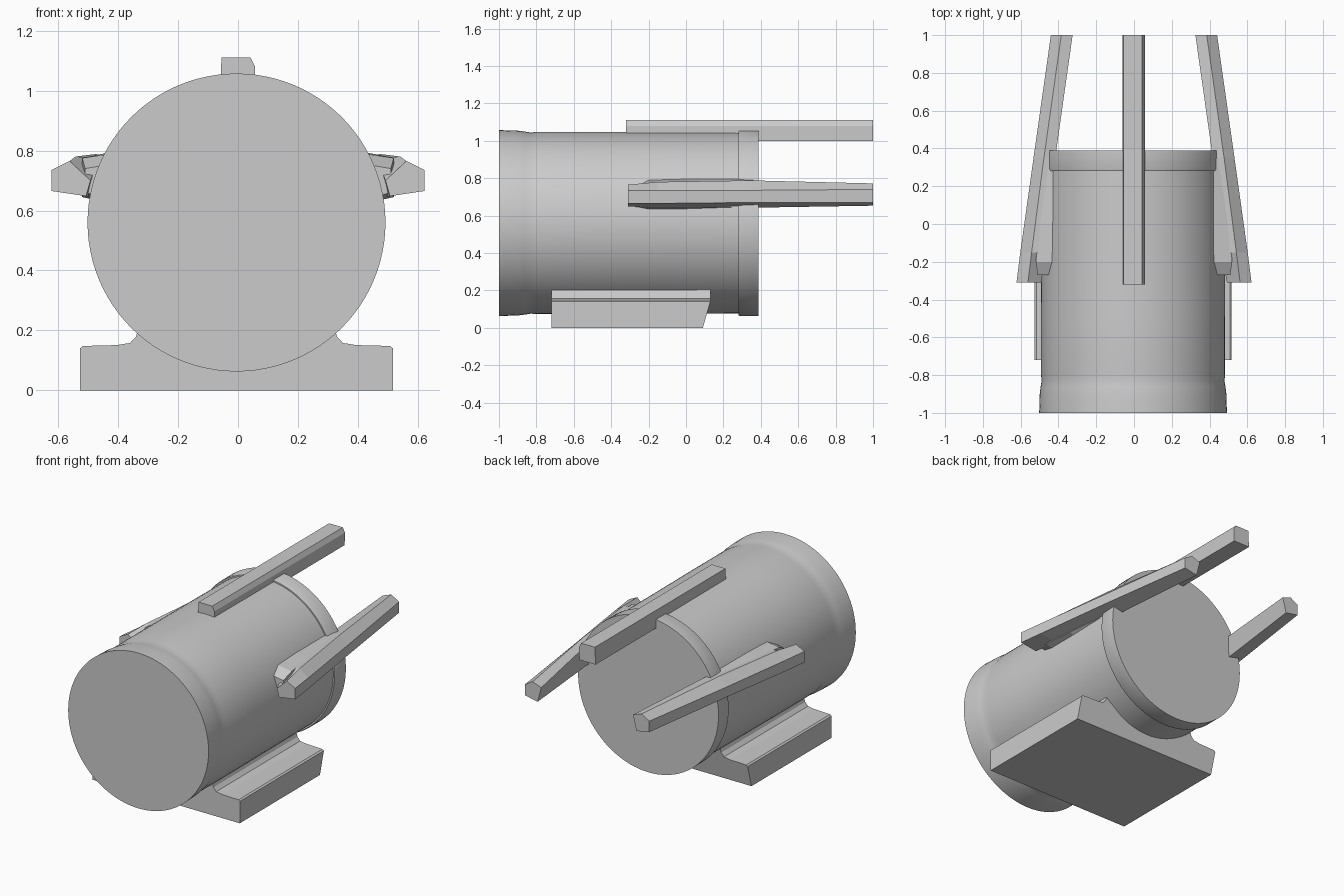
import bpy, bmesh, math

if "Cube" in bpy.data.objects:
    bpy.data.objects.remove(bpy.data.objects["Cube"])

CX, CZ = -0.005, 0.56


def finish(name, bm, smooth=None):
    bmesh.ops.recalc_face_normals(bm, faces=bm.faces)
    me = bpy.data.meshes.new(name)
    bm.to_mesh(me)
    bm.free()
    ob = bpy.data.objects.new(name, me)
    bpy.context.collection.objects.link(ob)
    if smooth:
        bpy.ops.object.select_all(action='DESELECT')
        ob.select_set(True)
        bpy.context.view_layer.objects.active = ob
        bpy.ops.object.shade_smooth_by_angle(angle=math.radians(smooth))
    return ob


def loft(name, rings, smooth=None):
    """Skin closed rings of equal length and cap both ends."""
    bm = bmesh.new()
    vs = [[bm.verts.new(p) for p in r] for r in rings]
    n = len(rings[0])
    for a, b in zip(vs, vs[1:]):
        for i in range(n):
            j = (i + 1) % n
            bm.faces.new((a[i], a[j], b[j], b[i]))
    bm.faces.new(vs[0])
    bm.faces.new(vs[-1])
    return finish(name, bm, smooth)


def circle(y, r, n=96):
    return [(CX + r * math.cos(2 * math.pi * i / n), y,
             CZ + r * math.sin(2 * math.pi * i / n)) for i in range(n)]


# Barrel with a soft front flange
loft("barrel", [circle(y, r) for y, r in (
    (-1.0, 0.497), (-0.90, 0.494), (-0.86, 0.489), (-0.83, 0.484),
    (-0.80, 0.487), (-0.5, 0.487), (0.30, 0.484))], smooth=30)

# Crisp rear collar
loft("rear_collar", [circle(y, r) for y, r in (
    (0.28, 0.47), (0.28, 0.493), (0.29, 0.497), (0.388, 0.497))], smooth=30)

# Mounting foot, flared where it meets the barrel, rear wall leaning out
half = [(0.522, 0.0), (0.522, 0.14), (0.512, 0.148), (0.40, 0.151),
        (0.355, 0.158), (0.335, 0.18), (0.325, 0.215)]
foot = half + [(-x, z) for x, z in reversed(half)]
loft("mounting_foot", [
    [(CX + x, -0.72, z) for x, z in foot],
    [(CX + x, 0.09 + 0.04 * min(z, 0.13) / 0.13, z) for x, z in foot]])

# Top rail
top = [(-0.06, 1.0), (0.055, 1.0), (0.057, 1.08), (0.042, 1.11), (-0.055, 1.11)]
loft("top_rail", [[(x, y, z) for x, z in top] for y in (-0.32, 1.0)])

# Side rails converging to the rear, as offsets from the outer edge
sections = [
    (-0.31, 0.622, [(0, 0.735), (0, 0.665), (-0.115, 0.648), (-0.13, 0.70), (-0.06, 0.765)]),
    (-0.15, 0.602, [(0, 0.735), (0, 0.665), (-0.115, 0.645), (-0.14, 0.775), (-0.06, 0.78)]),
    (0.35, 0.532, [(0, 0.735), (0, 0.67), (-0.11, 0.642), (-0.115, 0.785), (-0.055, 0.788)]),
    (1.0, 0.44, [(0, 0.74), (0, 0.67), (-0.09, 0.653), (-0.115, 0.75), (-0.055, 0.772)]),
]
# Webs joining the rails to the barrel: y, outer x, low z, high z
webs = [(-0.27, 0.51, 0.66, 0.74), (-0.20, 0.52, 0.645, 0.775),
        (0.0, 0.50, 0.645, 0.78), (0.36, 0.46, 0.645, 0.78)]
for side, s in (("left", -1), ("right", 1)):
    loft(side + "_rail", [[(s * (x + dx), y, z) for dx, z in pts]
                          for y, x, pts in sections])
    loft(side + "_rail_web", [[(s * x, y, a), (s * x, y, b),
                               (s * 0.42, y, b + 0.015), (s * 0.455, y, a - 0.015)]
                              for y, x, a, b in webs])
